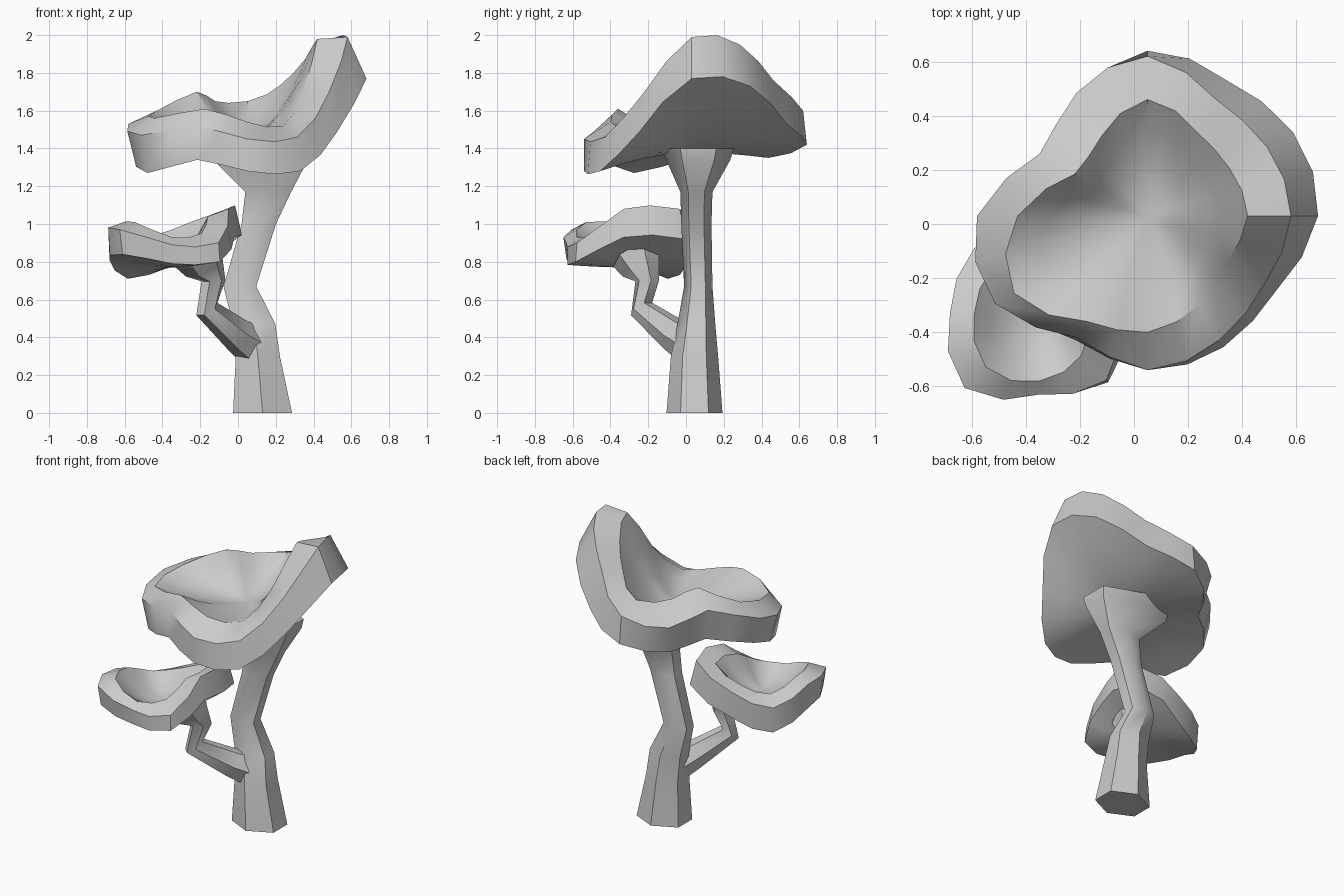
import bpy, bmesh
from math import sin, cos, pi, radians
from mathutils import Vector

if "Cube" in bpy.data.objects:
    bpy.data.objects.remove(bpy.data.objects["Cube"])


def finish(name, rings, start=None, end=None, angle=32):
    """Skin a stack of closed rings; ends become a fan point or a flat cap."""
    bm = bmesh.new()
    vs = [[bm.verts.new(p) for p in r] for r in rings]
    n = len(vs[0])
    for a, b in zip(vs, vs[1:]):
        for i in range(n):
            j = (i + 1) % n
            bm.faces.new((a[i], a[j], b[j], b[i]))
    for ring, tip in ((vs[0], start), (vs[-1], end)):
        if tip is None:
            bm.faces.new(ring)
        else:
            c = bm.verts.new(tip)
            for i in range(n):
                bm.faces.new((ring[i], ring[(i + 1) % n], c))
    bmesh.ops.recalc_face_normals(bm, faces=bm.faces)
    me = bpy.data.meshes.new(name)
    bm.to_mesh(me)
    bm.free()
    ob = bpy.data.objects.new(name, me)
    bpy.context.collection.objects.link(ob)
    bpy.ops.object.select_all(action='DESELECT')
    bpy.context.view_layer.objects.active = ob
    ob.select_set(True)
    bpy.ops.object.shade_smooth_by_angle(angle=radians(angle))
    return ob


def double(rows):
    """Insert a smooth midpoint between each pair of stations on a closed loop."""
    out, n = [], len(rows)
    for i in range(n):
        p, a, b, q = (rows[(i + k) % n] for k in (-1, 0, 1, 2))
        out.append(a)
        out.append([(9 * (v + w) - u - x) / 16 for u, v, w, x in zip(p, a, b, q)])
    return out


def cap(name, centre, under_z, bowl_z, stations):
    """Wavy cup. Station = lower rim r,z / upper rim r,z / inner rim r,z."""
    rows = double(stations)
    n = len(rows)
    cx, cy = centre

    def ring(k, f=0.0, zc=0.0, power=2.0):
        pts = []
        for i, row in enumerate(rows):
            a = 2 * pi * i / n
            r = row[k] * (1 - f)
            z = zc + (row[k + 1] - zc) * (1 - f) ** power
            pts.append((cx + r * cos(a), cy + r * sin(a), z))
        return pts

    rings = [ring(0, f, under_z, 1.7) for f in (0.75, 0.5, 0.25)]
    rings += [ring(0), ring(2), ring(4)]
    rings += [ring(4, f, bowl_z, 2.0) for f in (0.25, 0.5, 0.75)]
    return finish(name, rings, (cx, cy, under_z), (cx, cy, bowl_z), 36)


def stem(name, sides, sections, across=None):
    """Tube through (x, y, z, ra, rb); rings lie flat, or square to the path."""
    pts = [Vector(s[:3]) for s in sections]
    rings = []
    for i, s in enumerate(sections):
        u, v = Vector((1, 0, 0)), Vector((0, 1, 0))
        if across:
            t = (pts[min(i + 1, len(pts) - 1)] - pts[max(i - 1, 0)]).normalized()
            v = Vector(across).normalized()
            u = v.cross(t)
        rings.append([pts[i] + u * s[3] * cos(a) + v * s[4] * sin(a)
                      for a in (2 * pi * (k + 0.5) / sides for k in range(sides))])
    return finish(name, rings, angle=50)


# Large tilted cap, stations every 30 degrees
cap("large_cap", (0.05, 0.03), 1.38, 1.47, [
    (.63, 1.77, .53, 1.99, .37, 1.98),
    (.62, 1.73, .51, 1.95, .35, 1.87),
    (.58, 1.53, .50, 1.76, .36, 1.74),
    (.61, 1.42, .59, 1.60, .43, 1.65),
    (.47, 1.35, .525, 1.54, .34, 1.65),
    (.42, 1.40, .46, 1.61, .31, 1.70),
    (.58, 1.35, .63, 1.53, .48, 1.60),
    (.61, 1.27, .65, 1.47, .57, 1.56),
    (.53, 1.34, .52, 1.52, .45, 1.61),
    (.57, 1.28, .57, 1.45, .43, 1.54),
    (.56, 1.28, .53, 1.46, .38, 1.52),
    (.55, 1.49, .50, 1.70, .34, 1.70)])

# Small side cap, stations every 45 degrees
cap("small_cap", (-0.35, -0.33), 0.77, 0.84, [
    (.33, .93, .30, 1.08, .19, 1.04),
    (.46, .92, .42, 1.08, .30, 1.05),
    (.33, .78, .34, .96, .24, .97),
    (.33, .71, .34, .88, .24, .93),
    (.33, .81, .33, .97, .24, 1.00),
    (.37, .84, .39, .97, .28, 1.01),
    (.29, .79, .30, .89, .25, .93),
    (.36, .80, .35, .90, .22, .95)])

# Main trunk: bends left, then flares into the large cap
stem("trunk", 6, [
    (.13, .045, 0.0, .18, .148),
    (.105, .045, .30, .135, .125),
    (.085, .055, .47, .13, .10),
    (.01, .065, .67, .10, .075),
    (.11, .055, 1.0, .105, .08),
    (.16, .055, 1.17, .14, .085),
    (.12, .065, 1.34, .29, .17),
    (.12, .065, 1.40, .30, .19)])

# Side branch: grows out of the trunk, elbows up into the small cap
stem("branch", 6, [
    (.09, .05, .35, .12, .10),
    (.0, -.06, .41, .095, .08),
    (-.165, -.235, .55, .068, .06),
    (-.13, -.205, .70, .068, .06),
    (-.18, -.24, .78, .12, .10),
    (-.21, -.26, .84, .15, .13)], across=(1, -1, 0))
